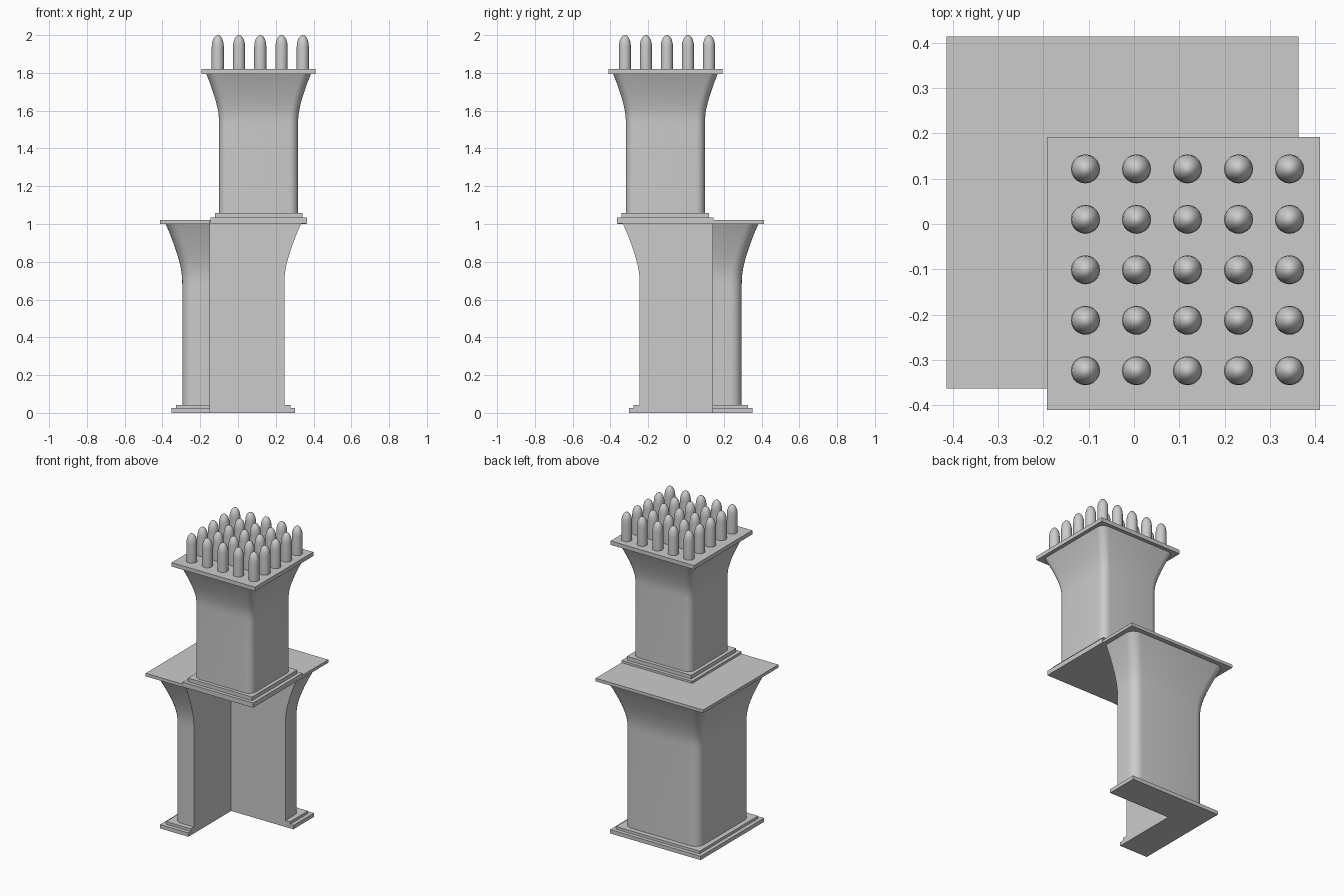
import bpy, bmesh, math

if "Cube" in bpy.data.objects:
    bpy.data.objects.remove(bpy.data.objects["Cube"])


def finish(bm, name, smooth=False):
    bmesh.ops.recalc_face_normals(bm, faces=bm.faces)
    me = bpy.data.meshes.new(name)
    bm.to_mesh(me)
    bm.free()
    ob = bpy.data.objects.new(name, me)
    bpy.context.collection.objects.link(ob)
    bpy.ops.object.select_all(action='DESELECT')
    ob.select_set(True)
    bpy.context.view_layer.objects.active = ob
    if smooth:
        bpy.ops.object.shade_smooth_by_angle(angle=math.radians(35))
    return ob


def loft(rings, name, smooth=False):
    """Closed solid through rings of matching point counts."""
    bm = bmesh.new()
    vs = [[bm.verts.new(p) for p in r] for r in rings]
    n = len(vs[0])
    for a, b in zip(vs, vs[1:]):
        for i in range(n):
            j = (i + 1) % n
            bm.faces.new((a[i], a[j], b[j], b[i]))
    bm.faces.new(vs[0][::-1])
    bm.faces.new(vs[-1])
    return finish(bm, name, smooth)


def box(name, x0, x1, y0, y1, z0, z1):
    return loft([[(x0, y0, z), (x1, y0, z), (x1, y1, z), (x0, y1, z)]
                 for z in (z0, z1)], name)


def slab(name, c, half, z0, z1):
    return box(name, c[0] - half, c[0] + half, c[1] - half, c[1] + half, z0, z1)


def rounded_square(c, half, r, z, seg=6):
    pts = []
    for k, (sx, sy) in enumerate(((1, 1), (-1, 1), (-1, -1), (1, -1))):
        for i in range(seg + 1):
            a = math.pi / 2 * (k + i / seg)
            pts.append((c[0] + sx * (half - r) + r * math.cos(a),
                        c[1] + sy * (half - r) + r * math.sin(a), z))
    return pts


# flare: (fraction of flare height, fraction of outward growth)
FLARE = [(0, 0), (0.1, 0.01), (0.2, 0.045), (0.3, 0.11), (0.4, 0.2), (0.5, 0.305),
         (0.6, 0.425), (0.7, 0.555), (0.8, 0.69), (0.9, 0.84), (1, 1)]


def shaft(name, c, half, top_half, r, z0, z_flare, z1):
    rings = [rounded_square(c, half, r, z0)]
    for t, g in FLARE:
        rings.append(rounded_square(c, half + (top_half - half) * g, r,
                                    z_flare + (z1 - z_flare) * t))
    return loft(rings, name, True)


# lower column
LOW = (-0.025, 0.025)
lower = [slab("lower_base", LOW, 0.327, 0, 0.025),
         slab("lower_base_step", LOW, 0.302, 0.025, 0.042),
         shaft("lower_shaft", LOW, 0.27, 0.358, 0.06, 0.042, 0.68, 1.0),
         slab("lower_cap", LOW, 0.388, 1.0, 1.02)]

# front right quarter cut away from the lower column
cutter = box("corner_cutter", -0.147, 1, -1, 0.14, -0.5, 1.5)
cutter.hide_render = True
for ob in lower:
    bpy.context.view_layer.objects.active = ob
    mod = ob.modifiers.new("corner_cut", 'BOOLEAN')
    mod.operation = 'DIFFERENCE'
    mod.solver = 'EXACT'
    mod.object = cutter
    bpy.ops.object.modifier_apply(modifier=mod.name)
bpy.data.objects.remove(cutter)

# upper column
UP = (0.109, -0.109)
slab("upper_base", UP, 0.255, 1.003, 1.034)
slab("upper_base_step", UP, 0.232, 1.034, 1.058)
shaft("upper_shaft", UP, 0.209, 0.277, 0.047, 1.058, 1.53, 1.794)
slab("upper_cap", UP, 0.301, 1.794, 1.82)

# grid of round-topped pegs
R, DOME = 0.032, 0.06
PROFILE = [(R, 1.82)] + [(R * math.cos(a), 2.0 - DOME + DOME * math.sin(a))
                         for a in (math.radians(d) for d in (0, 18, 36, 54, 70, 83))]
for i in range(5):
    for j in range(5):
        px, py = 0.118 + 0.1125 * (i - 2), -0.101 + 0.1113 * (j - 2)
        loft([[(px + r * math.cos(k * math.tau / 20), py + r * math.sin(k * math.tau / 20), z)
               for k in range(20)] for r, z in PROFILE],
             "peg_%d_%d" % (i + 1, j + 1), True)
